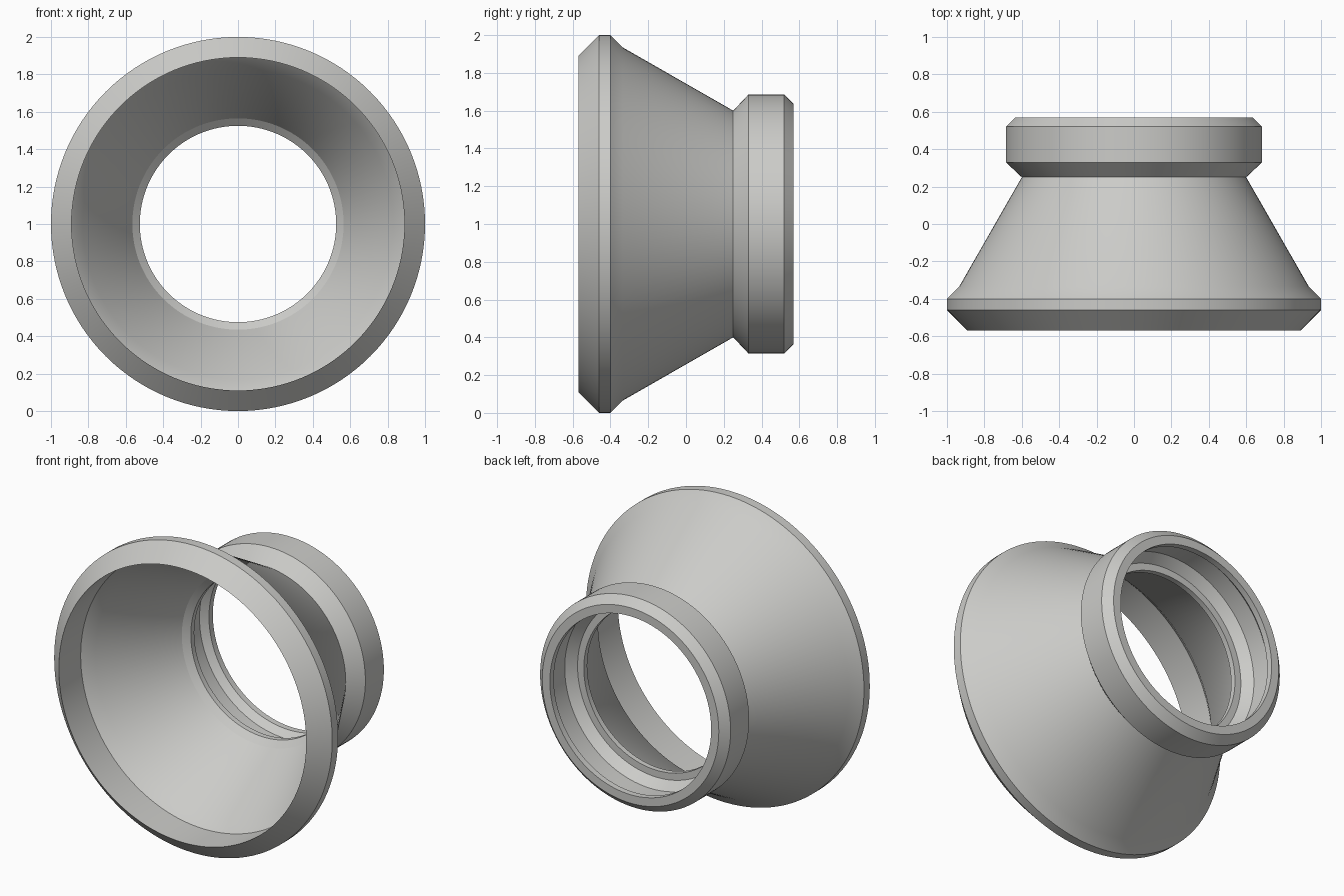
import bpy, bmesh, math

if "Cube" in bpy.data.objects:
    bpy.data.objects.remove(bpy.data.objects["Cube"])

SEGMENTS = 128

# Closed wall section as (radius, y): outside from front to back, then inside back to front
PROFILE = [
    (0.89, -0.57), (1.0, -0.46), (1.0, -0.40), (0.935, -0.335),   # front flange
    (0.60, 0.25),                                                 # tapered body
    (0.685, 0.33), (0.685, 0.52), (0.635, 0.57),                  # rear collar
    (0.58, 0.57), (0.58, 0.53), (0.62, 0.49), (0.62, 0.36),       # rear lip and groove
    (0.57, 0.30), (0.525, 0.30), (0.525, 0.265), (0.565, 0.23),   # inner stop ring
    (0.83, -0.28), (0.89, -0.345),                                # inner taper and front bore
]


def lathe(name, profile, material):
    """Revolve a closed section about the y axis."""
    bm = bmesh.new()
    rings = []
    for i in range(SEGMENTS):
        a = 2 * math.pi * i / SEGMENTS
        rings.append([bm.verts.new((r * math.cos(a), y, r * math.sin(a) + 1.0))
                      for r, y in profile])
    n = len(profile)
    for i in range(SEGMENTS):
        p, q = rings[i], rings[(i + 1) % SEGMENTS]
        for j in range(n):
            k = (j + 1) % n
            bm.faces.new((p[j], p[k], q[k], q[j]))
    bmesh.ops.recalc_face_normals(bm, faces=bm.faces)
    mesh = bpy.data.meshes.new(name)
    bm.to_mesh(mesh)
    bm.free()
    mesh.materials.append(material)
    obj = bpy.data.objects.new(name, mesh)
    bpy.context.collection.objects.link(obj)
    bpy.context.view_layer.objects.active = obj
    obj.select_set(True)
    bpy.ops.object.shade_smooth_by_angle(angle=math.radians(20))
    return obj


grey = bpy.data.materials.new("light grey")
grey.diffuse_color = (0.60, 0.60, 0.58, 1.0)
grey.use_nodes = True
grey.node_tree.nodes["Principled BSDF"].inputs["Base Color"].default_value = grey.diffuse_color

# Hollow reducer with flange, taper and collar
lathe("tapered_reducer", PROFILE, grey)
